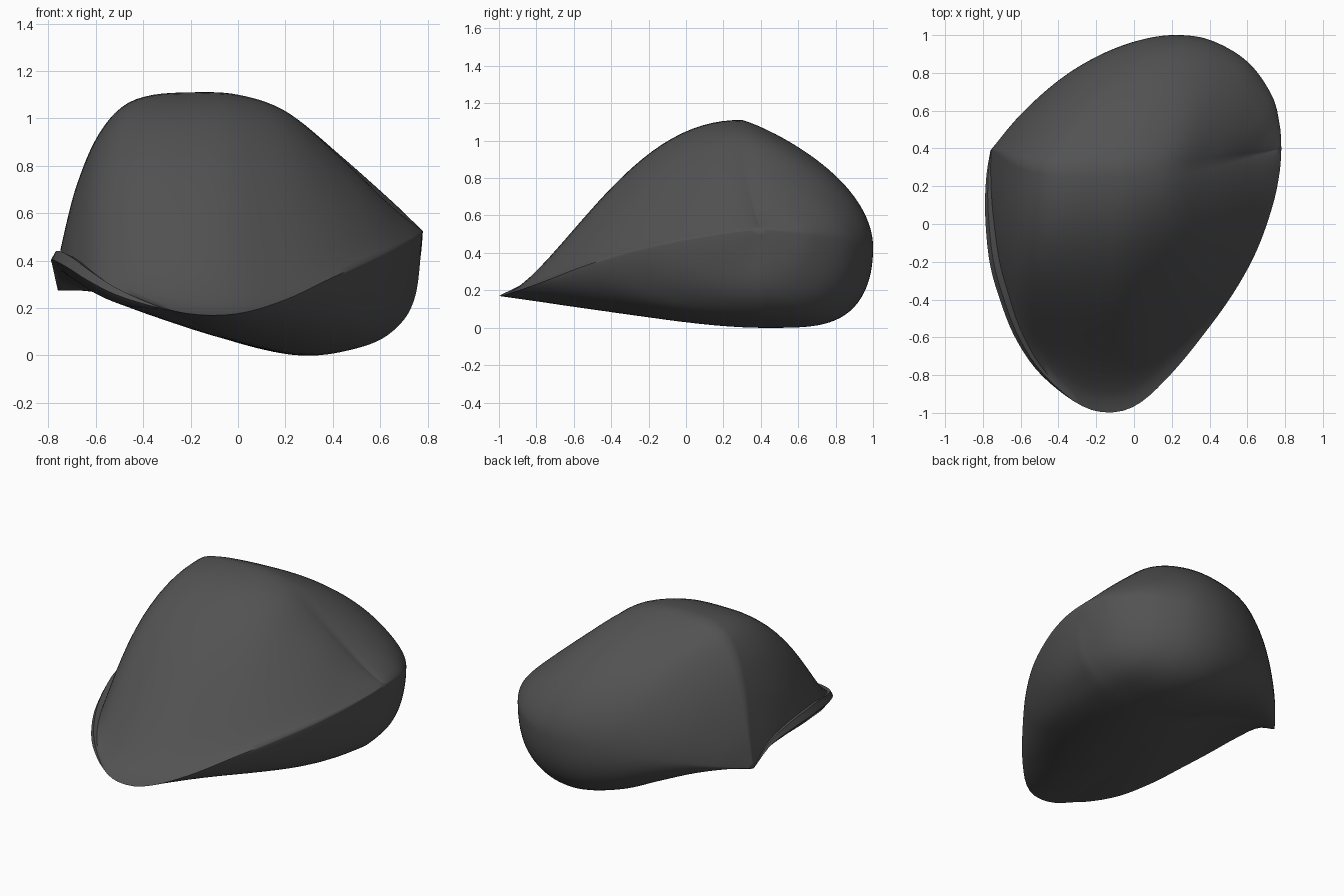
import bpy, bmesh
from math import sin, pi
from mathutils import Vector

if "Cube" in bpy.data.objects:
    bpy.data.objects.remove(bpy.data.objects["Cube"])

N = 64      # columns from the left corner to the right corner
ROWS = 24


def smooth_path(pts, n):
    """Catmull-Rom through pts, resampled evenly by length."""
    p = [Vector(q) for q in pts]
    p = [2 * p[0] - p[1]] + p + [2 * p[-1] - p[-2]]
    d = []
    for i in range(1, len(p) - 2):
        a, b, c, e = p[i - 1:i + 3]
        for k in range(20):
            t = k / 20
            d.append(0.5 * (2 * b + (c - a) * t + (2 * a - 5 * b + 4 * c - e) * t * t
                            + (3 * b - a - 3 * c + e) * t ** 3))
    d.append(p[-2])
    acc = [0]
    for a, b in zip(d, d[1:]):
        acc.append(acc[-1] + (b - a).length)
    out, j = [], 0
    for k in range(n + 1):
        s = acc[-1] * k / n
        while j < len(d) - 2 and acc[j + 1] < s:
            j += 1
        f = (s - acc[j]) / max(acc[j + 1] - acc[j], 1e-9)
        out.append(d[j].lerp(d[j + 1], min(f, 1)))
    return out


def keyed(keys, x):
    for (x0, a, b), (x1, c, d) in zip(keys, keys[1:]):
        if x <= x1:
            f = (x - x0) / (x1 - x0)
            f = f * f * (3 - 2 * f)
            return a + (c - a) * f, b + (d - b) * f
    return keys[-1][1:]


# guide curves: crest over the top, keel below, front rim, back rim
L, R = (-.76, .39, .275), (.78, .4, .525)
crest = smooth_path([L, (-.73, .39, .48), (-.675, .36, .72), (-.6, .33, .91),
                     (-.5, .31, 1.04), (-.38, .3, 1.095), (-.2, .3, 1.11), (0, .3, 1.1),
                     (.2, .3, 1.03), (.4, .32, .86), (.6, .36, .665), (.7, .38, .58), R], N)
keel = smooth_path([L, (-.6, .4, .268), (-.4, .4, .22), (-.2, .4, .145), (0, .4, .06),
                    (.27, .4, 0), (.5, .4, .03), (.65, .4, .1), (.745, .4, .24), R], N)
front = smooth_path([L, (-.782, .25, .39), (-.788, .05, .43), (-.765, -.2, .43),
                     (-.71, -.4, .4), (-.63, -.6, .345), (-.5, -.79, .27), (-.3, -.95, .195),
                     (-.14, -.998, .17), (.02, -.955, .18), (.2, -.79, .235),
                     (.38, -.57, .32), (.53, -.36, .39), (.65, -.14, .445),
                     (.735, .1, .49), (.772, .28, .515), R], N)
back = smooth_path([L, (-.6, .58, .32), (-.4, .76, .37), (-.2, .885, .4), (0, .965, .42),
                    (.2, 1, .43), (.4, .975, .44), (.6, .86, .465), (.73, .68, .495),
                    (.772, .52, .515), R], N)

bm = bmesh.new()


def sheet(rows):
    vs = [[bm.verts.new(p) for p in r] for r in rows]
    for r0, r1 in zip(vs, vs[1:]):
        for i in range(len(r0) - 1):
            bm.faces.new((r0[i], r0[i + 1], r1[i + 1], r1[i]))


def loft(start, end, keys, ease=True):
    """Sheet from start to end, each column falling by (1 - s^p)^q."""
    rows = []
    for k in range(ROWS + 1):
        s = sin(pi / 2 * k / ROWS) if ease else k / ROWS
        row = []
        for i in range(N + 1):
            p, q = keyed(keys, i / N)
            a, b = start[i], end[i]
            v = a.lerp(b, s)
            v.z = b.z + (a.z - b.z) * max(0, 1 - s ** p) ** q
            row.append(v)
        rows.append(row)
    sheet(rows)


# rounded lip on the left: fades out towards the front tip
lip = [sin(pi * min(i / N / .44, 1)) ** .8 if i / N < .44 else 0 for i in range(N + 1)]
base, crown, outer, under = [], [], [], []
for f, w in zip(front, lip):
    inward = Vector((-f.x, .1 - f.y, 0)).normalized()
    up = Vector((0, 0, w))
    base.append(f + inward * .055 * w - up * .005)
    crown.append(f + inward * .022 * w + up * .008)
    outer.append(f - up * .035)
    under.append(f + inward * .06 * w - up * .1)

# front dome, lip, back
loft(crest, base, [(0, 3, .9), (.22, 2.6, 1), (.5, 2.2, 1.65), (.75, 1.8, 1.2), (1, 1.5, 1)], False)
sheet([base, crown, outer, under])
loft(crest, back, [(0, 1.15, .5), (.5, 1.15, .5), (.75, 1.3, .58), (1, 1.5, .7)])

# underside, front and back of the keel
loft(keel, under, [(0, 1.6, 1), (.3, 1.3, 1), (.5, 1.45, 1.05), (.75, 2.3, .65), (1, 2.5, .55)])
loft(keel, back, [(0, 3, .6), (.5, 4, .45), (1, 3, .5)])

bmesh.ops.remove_doubles(bm, verts=bm.verts, dist=.0008)
bmesh.ops.recalc_face_normals(bm, faces=bm.faces)
mesh = bpy.data.meshes.new("shell")
bm.to_mesh(mesh)
bm.free()
shell = bpy.data.objects.new("shell", mesh)
bpy.context.collection.objects.link(shell)

# dark grey finish
mat = bpy.data.materials.new("dark_grey")
mat.diffuse_color = (.085, .085, .085, 1)
mat.use_nodes = True
mat.node_tree.nodes["Principled BSDF"].inputs["Base Color"].default_value = mat.diffuse_color
mesh.materials.append(mat)

bpy.context.view_layer.objects.active = shell
shell.select_set(True)
bpy.ops.object.shade_smooth_by_angle(angle=1.0)
